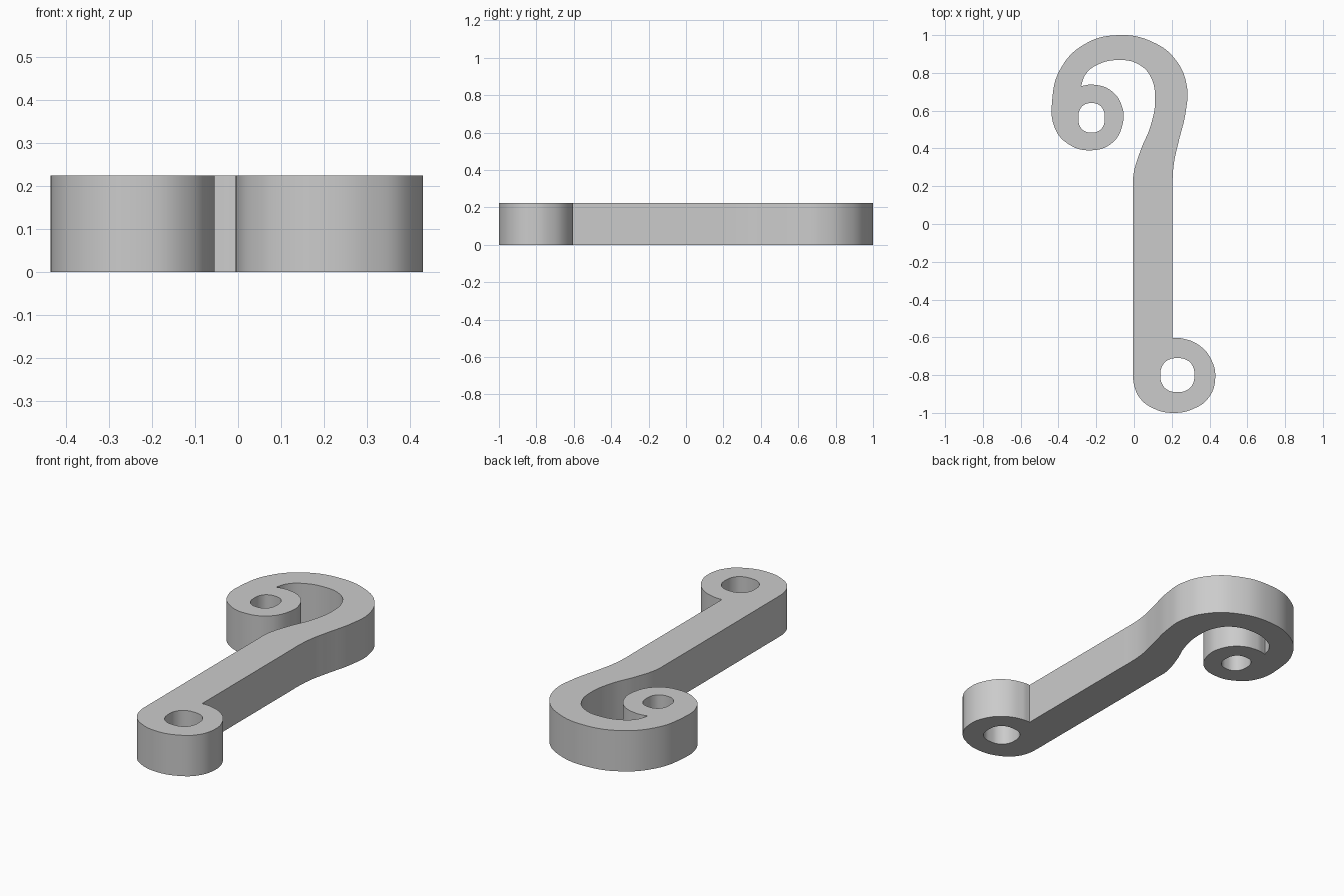
import bpy, bmesh, math

if "Cube" in bpy.data.objects:
    bpy.data.objects.remove(bpy.data.objects["Cube"])

H = 0.224  # thickness of the flat hook

# Outline of the scrolled hook; a third value marks a sharp corner
outline = [
    (-.005, -.78), (-.005, -.7), (-.005, .18), (-.003, .26), (.035, .39), (.088, .52),
    (.112, .66), (.088, .78), (.025, .845), (-.08, .868), (-.2, .84), (-.258, .79),
    (-.28, .73, 1), (-.22, .738), (-.12, .705), (-.063, .62), (-.06, .53),
    (-.115, .43), (-.23, .39), (-.35, .425), (-.42, .51), (-.433, .66),
    (-.39, .82), (-.265, .95), (-.08, 1), (.1, .963), (.22, .87), (.28, .73),
    (.275, .6), (.235, .43), (.213, .33), (.205, .24), (.205, .15),
    (.205, -.603, 1), (.25, -.605), (.345, -.642), (.41, -.72), (.43, -.82),
    (.395, -.92), (.32, -.976), (.21, -1), (.1, -.975), (.03, -.92), (0, -.85)]


def rounded_hole(cx, cy, rx, ry, n=12, p=0.85):
    # Squarish ring opening
    pts = []
    for i in range(n):
        a = 2 * math.pi * i / n
        c, s = math.cos(a), math.sin(a)
        pts.append((cx + rx * math.copysign(abs(c) ** p, c),
                    cy + ry * math.copysign(abs(s) ** p, s)))
    return pts


def add_spline(curve, pts):
    sp = curve.splines.new('BEZIER')
    sp.bezier_points.add(len(pts) - 1)
    for bp, p in zip(sp.bezier_points, pts):
        bp.co = (p[0], p[1], 0)
        kind = 'VECTOR' if len(p) > 2 else 'AUTO'
        bp.handle_left_type = bp.handle_right_type = kind
    sp.use_cyclic_u = True


curve = bpy.data.curves.new("scroll_hook", 'CURVE')
curve.dimensions = '2D'
curve.fill_mode = 'BOTH'
curve.resolution_u = 8
curve.extrude = H / 2
add_spline(curve, outline)
add_spline(curve, rounded_hole(-.225, .562, .07, .078))   # upper scroll eye
add_spline(curve, rounded_hole(.23, -.8, .09, .09))       # lower scroll eye

hook = bpy.data.objects.new("scroll_hook", curve)
bpy.context.collection.objects.link(hook)
bpy.context.view_layer.objects.active = hook
hook.select_set(True)
bpy.ops.object.convert(target='MESH')
hook = bpy.context.object

# Weld caps to walls and stand it on the ground
bm = bmesh.new()
bm.from_mesh(hook.data)
bmesh.ops.remove_doubles(bm, verts=bm.verts, dist=1e-4)
bmesh.ops.translate(bm, verts=bm.verts, vec=(0, 0, H / 2))
bmesh.ops.recalc_face_normals(bm, faces=bm.faces)
bm.to_mesh(hook.data)
bm.free()
bpy.ops.object.shade_smooth_by_angle(angle=math.radians(40))
